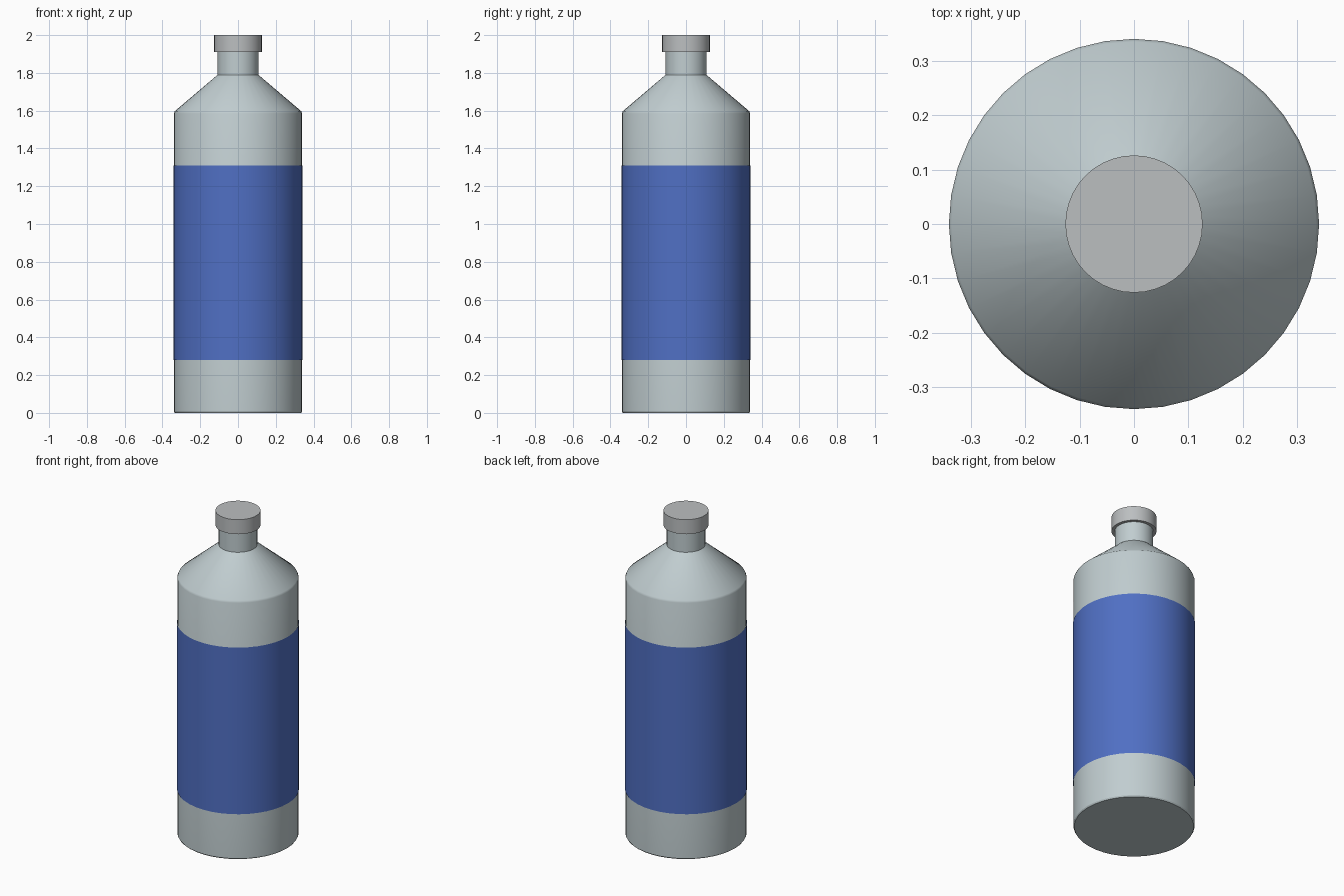
import bpy, bmesh, math

if "Cube" in bpy.data.objects:
    bpy.data.objects.remove(bpy.data.objects["Cube"])

SIDES = 40


def material(name, rgb):
    mat = bpy.data.materials.new(name)
    mat.diffuse_color = (*rgb, 1)
    mat.use_nodes = True
    mat.node_tree.nodes["Principled BSDF"].inputs["Base Color"].default_value = mat.diffuse_color
    return mat


def lathe(name, profile, mat=None, closed=True):
    """Revolve (radius, z) points about z; close the ends with flat caps."""
    bm = bmesh.new()
    rings = []
    for r, z in profile:
        rings.append([bm.verts.new((r * math.cos(2 * math.pi * i / SIDES),
                                    r * math.sin(2 * math.pi * i / SIDES), z))
                      for i in range(SIDES)])
    for low, high in zip(rings, rings[1:]):
        for i in range(SIDES):
            j = (i + 1) % SIDES
            bm.faces.new((low[i], low[j], high[j], high[i]))
    if closed:
        bm.faces.new(rings[0][::-1])
        bm.faces.new(rings[-1])
    mesh = bpy.data.meshes.new(name)
    bm.to_mesh(mesh)
    bm.free()
    if mat:
        mesh.materials.append(mat)
    obj = bpy.data.objects.new(name, mesh)
    bpy.context.collection.objects.link(obj)
    bpy.ops.object.select_all(action='DESELECT')
    obj.select_set(True)
    bpy.context.view_layer.objects.active = obj
    bpy.ops.object.shade_smooth_by_angle(angle=math.radians(30))
    return obj


plastic = material("pale_plastic", (0.53, 0.61, 0.63))
blue = material("blue_label", (0.08, 0.16, 0.55))
grey = material("cap_grey", (0.5, 0.52, 0.53))

# Bottle: narrow edge at the base, straight wall, conical shoulder, neck
lathe("bottle_body", [(0.335, 0.0), (0.34, 0.008), (0.34, 1.585), (0.335, 1.597),
                      (0.108, 1.79), (0.108, 1.915)], plastic)

# Label wrapped round the wall
lathe("label", [(0.342, 0.28), (0.342, 1.31)], blue, closed=False)

# Screw cap
lathe("cap", [(0.126, 1.91), (0.126, 2.0)], grey)
